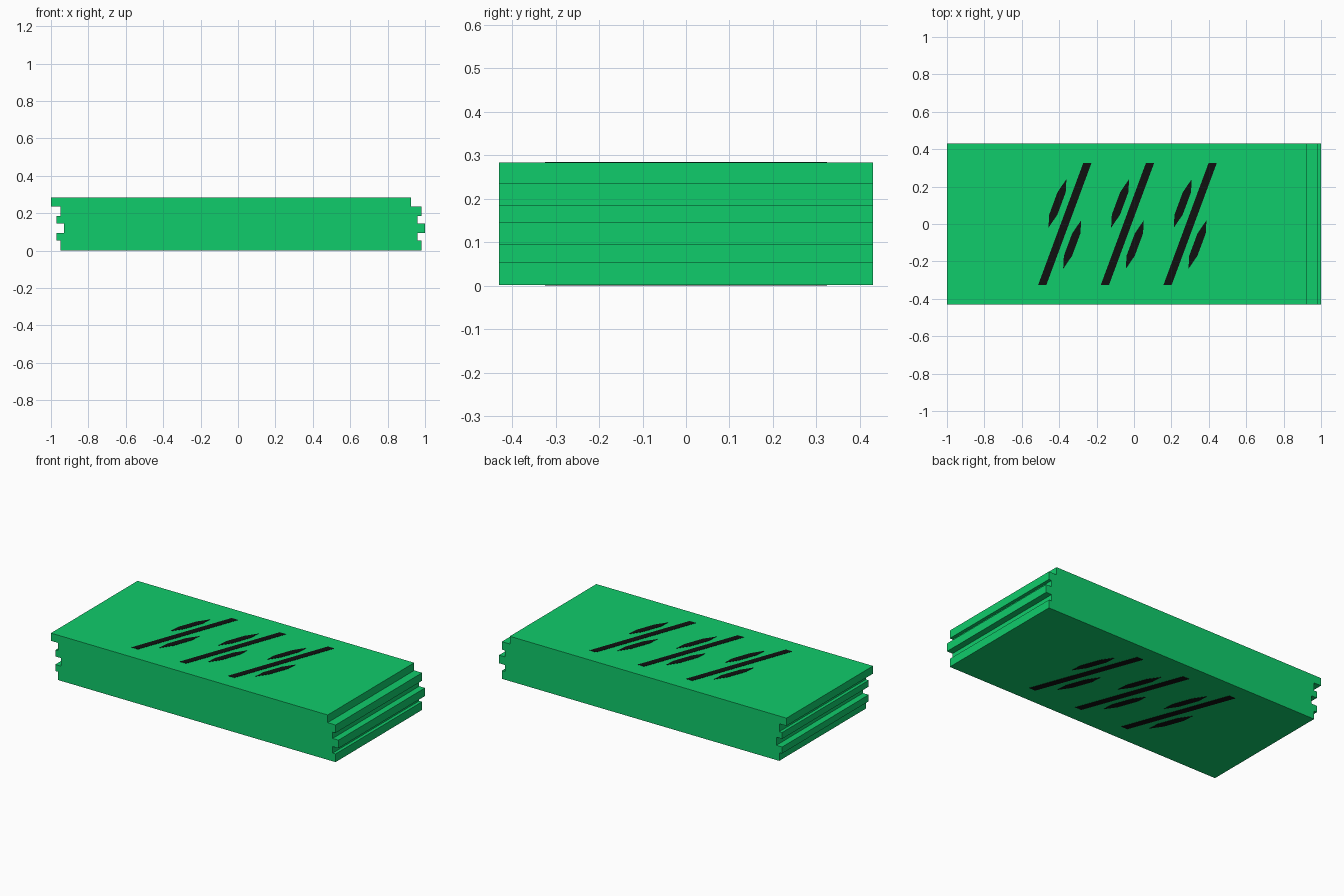
import bpy
import bmesh

if "Cube" in bpy.data.objects:
    bpy.data.objects.remove(bpy.data.objects["Cube"])


def material(name, rgb):
    m = bpy.data.materials.new(name)
    m.diffuse_color = (*rgb, 1)
    m.use_nodes = True
    m.node_tree.nodes["Principled BSDF"].inputs["Base Color"].default_value = m.diffuse_color
    return m


GREEN = material("note green", (0.005, 0.604, 0.147))
BLACK = material("ink black", (0.005, 0.005, 0.005))


def make_object(name, bm, mat):
    bmesh.ops.recalc_face_normals(bm, faces=bm.faces)
    me = bpy.data.meshes.new(name)
    bm.to_mesh(me)
    bm.free()
    me.materials.append(mat)
    ob = bpy.data.objects.new(name, me)
    bpy.context.collection.objects.link(ob)
    return ob


def extrude(bm, points, offset):
    """Add a closed prism from a flat outline."""
    face = bm.faces.new([bm.verts.new(p) for p in points])
    out = bmesh.ops.extrude_face_region(bm, geom=[face], use_keep_orig=True)
    verts = [g for g in out["geom"] if isinstance(g, bmesh.types.BMVert)]
    bmesh.ops.translate(bm, verts=verts, vec=offset)


# Stack of notes: one stepped end profile, extruded front to back
INK = 0.0015
levels = [INK, 0.053, 0.094, 0.145, 0.185, 0.235, 0.285 - INK]
left = [-0.95, -0.97, -0.93, -0.97, -0.95, -1.0]
right = [0.98, 0.96, 1.0, 0.96, 0.98, 0.925]
side_l, side_r = [], []
for i in range(6):
    for z in levels[i:i + 2]:
        side_l.append((left[i], -0.43, z))
        side_r.append((right[i], -0.43, z))
bm = bmesh.new()
extrude(bm, side_r + side_l[::-1], (0, 0.86, 0))
make_object("note_stack", bm, GREEN)

# Printed ornament: a slanted bar flanked by two slim leaves (no lettering)
SLANT = 0.37
BAR = [(-0.022, -0.325), (0.022, -0.325), (0.022, 0.325), (-0.022, 0.325)]
LEAF = [(0, -0.13), (0.022, -0.06), (0.022, 0.06), (0, 0.13),
        (-0.022, 0.06), (-0.022, -0.06)]


def ornaments(name, centre, flip, z):
    bm = bmesh.new()
    for k in (-1, 0, 1):
        for shape, dx, dy in ((BAR, 0, 0), (LEAF, 0.08, -0.11), (LEAF, -0.08, 0.11)):
            pts = [(centre + flip * (k * 0.335 + dx + x + SLANT * (y + dy)), y + dy, z)
                   for x, y in shape]
            extrude(bm, pts, (0, 0, INK))
    make_object(name, bm, BLACK)


ornaments("top_print", -0.035, 1, 0.285 - INK)
ornaments("bottom_print", 0.013, -1, 0.0)
